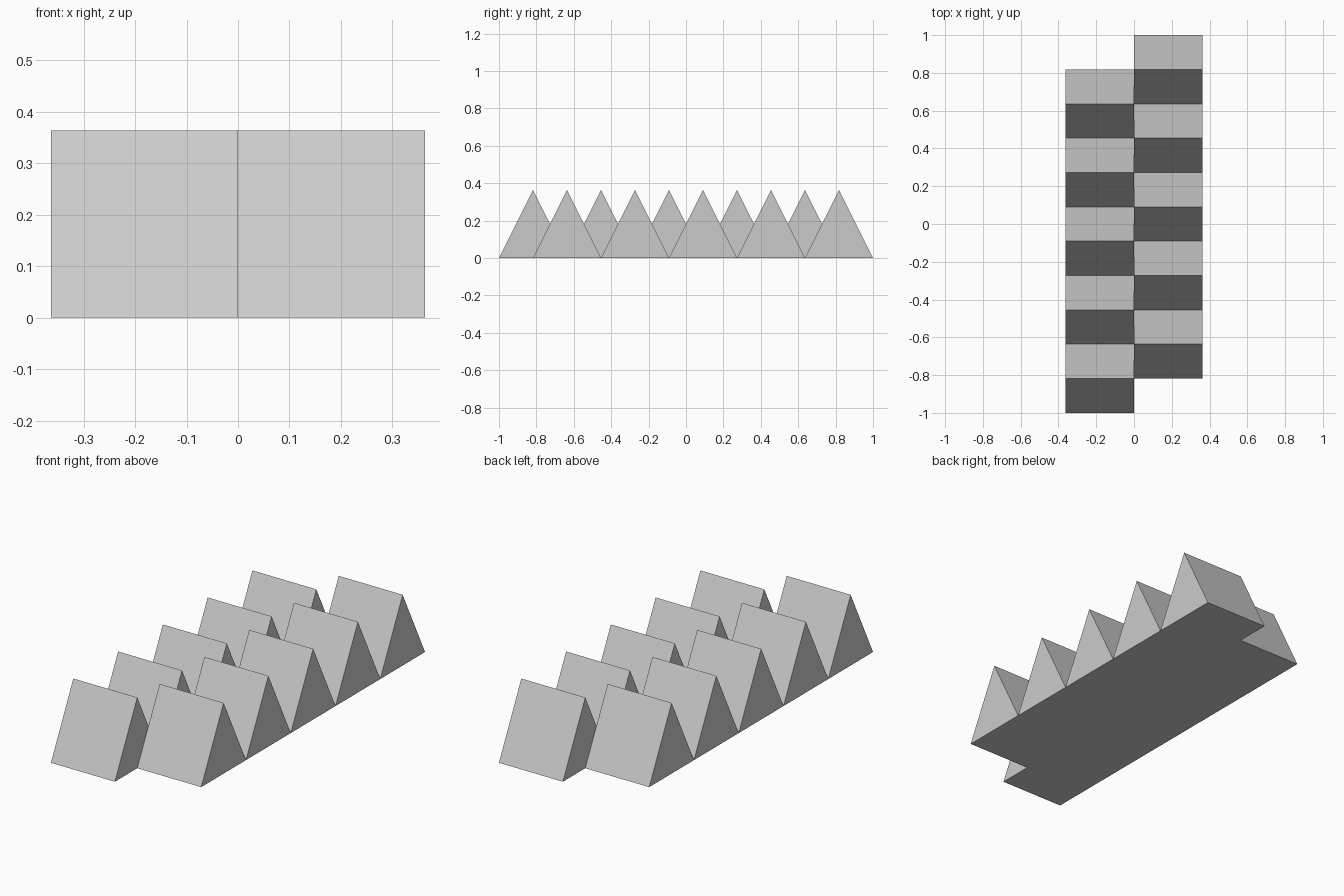
import bpy, bmesh

if "Cube" in bpy.data.objects:
    bpy.data.objects.remove(bpy.data.objects["Cube"])

U = 2 / 11          # half a tooth; the whole model is 11 of these long
TEETH = 5


def sawtooth_row(name, x0, x1, y0):
    """Zigzag profile in the YZ plane, extruded along x."""
    profile = [(y0 + i * U, 2 * U * (i % 2)) for i in range(2 * TEETH + 1)]
    bm = bmesh.new()
    a = [bm.verts.new((x0, y, z)) for y, z in profile]
    b = [bm.verts.new((x1, y, z)) for y, z in profile]
    # sloping faces
    for i in range(2 * TEETH):
        bm.faces.new((a[i], b[i], b[i + 1], a[i + 1]))
    # triangular ends and base of each tooth
    for i in range(0, 2 * TEETH, 2):
        bm.faces.new((a[i], a[i + 1], a[i + 2]))
        bm.faces.new((b[i], b[i + 2], b[i + 1]))
        bm.faces.new((a[i], a[i + 2], b[i + 2], b[i]))
    mesh = bpy.data.meshes.new(name)
    bm.to_mesh(mesh)
    bm.free()
    obj = bpy.data.objects.new(name, mesh)
    bpy.context.collection.objects.link(obj)
    return obj


# two rows of wedges, offset by half a tooth
sawtooth_row("left_wedge_row", -2 * U, 0, -1)
sawtooth_row("right_wedge_row", 0, 2 * U, -1 + U)
